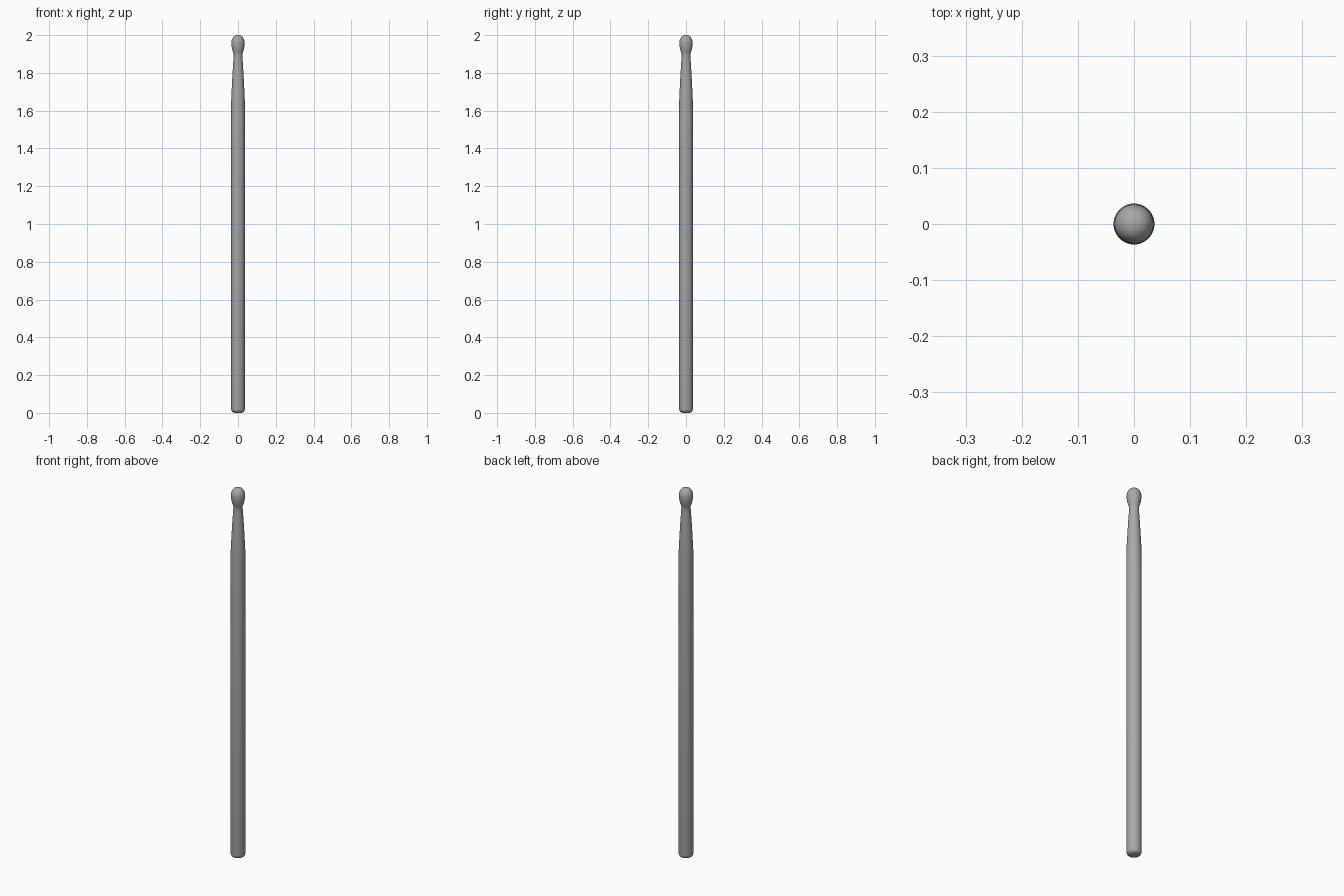
import bpy, bmesh, math

if "Cube" in bpy.data.objects:
    bpy.data.objects.remove(bpy.data.objects["Cube"])

SEGMENTS = 48


def lathe(name, profile):
    """Revolve (radius, z) points around z; zero radius makes a pole."""
    bm = bmesh.new()
    verts = [bm.verts.new((r, 0, z)) for r, z in profile]
    edges = [bm.edges.new(pair) for pair in zip(verts, verts[1:])]
    bmesh.ops.spin(bm, geom=verts + edges, cent=(0, 0, 0), axis=(0, 0, 1),
                   angle=math.tau, steps=SEGMENTS, use_merge=True)
    bmesh.ops.remove_doubles(bm, verts=bm.verts, dist=1e-5)
    bmesh.ops.recalc_face_normals(bm, faces=bm.faces)
    mesh = bpy.data.meshes.new(name)
    bm.to_mesh(mesh)
    bm.free()
    obj = bpy.data.objects.new(name, mesh)
    bpy.context.collection.objects.link(obj)
    bpy.context.view_layer.objects.active = obj
    obj.select_set(True)
    bpy.ops.object.shade_smooth_by_angle(angle=math.radians(35))
    obj.select_set(False)
    return obj


# Rounded butt end, straight shaft and tapered shoulder
butt = [(0, 0), (0.016, 0.0), (0.025, 0.002), (0.031, 0.006),
        (0.035, 0.013), (0.0365, 0.022)]
shaft = [(0.0365, 1.64), (0.035, 1.68), (0.031, 1.76),
         (0.027, 1.83), (0.0235, 1.88), (0.0228, 1.898)]

# Acorn tip: flares out of the neck, then a blunt rounded cap
neck = [(0.025, 1.905), (0.029, 1.918), (0.0325, 1.932), (0.0345, 1.945)]
cap = []
for i in range(9):
    a = math.pi / 2 * i / 8
    r = 0.035 * math.cos(a) ** 0.9 if i < 8 else 0
    cap.append((r, 1.957 + 0.043 * math.sin(a) ** 0.9))

stick = lathe("drumstick", butt + shaft + neck + cap)

# Dark grey finish
grey = bpy.data.materials.new("dark_grey")
grey.diffuse_color = (0.39, 0.39, 0.39, 1)
grey.use_nodes = True
grey.node_tree.nodes["Principled BSDF"].inputs["Base Color"].default_value = grey.diffuse_color
stick.data.materials.append(grey)
